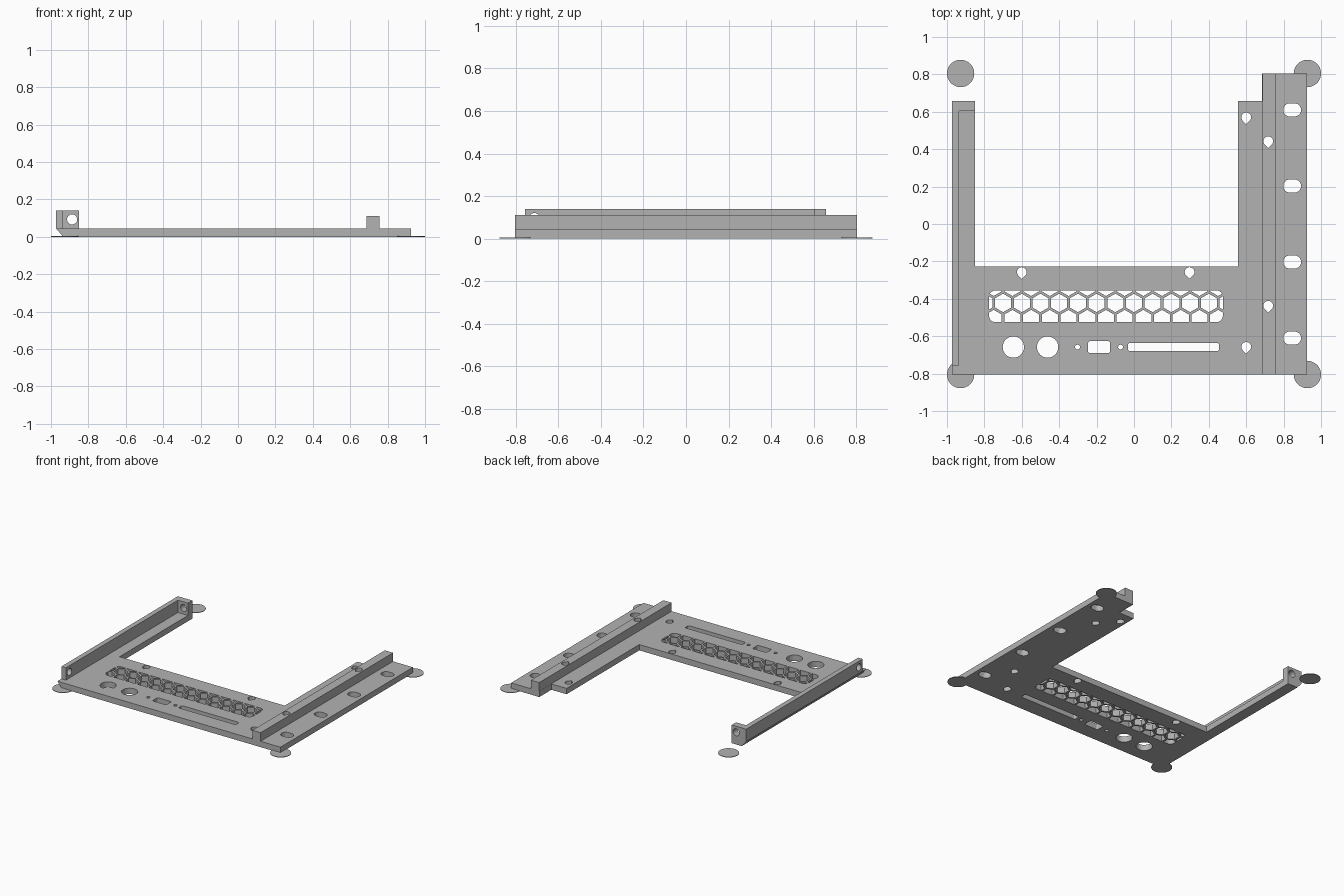
import bpy, bmesh, math
from mathutils import Vector, Matrix

if "Cube" in bpy.data.objects:
    bpy.data.objects.remove(bpy.data.objects["Cube"])

grey = bpy.data.materials.new("mid grey")
grey.use_nodes = True
grey.diffuse_color = (0.45, 0.45, 0.45, 1)
grey.node_tree.nodes["Principled BSDF"].inputs["Base Color"].default_value = grey.diffuse_color

FRONT, BACK, ARM_BACK = -0.805, 0.805, 0.658
LEFT, WALL_IN, ARM_IN = -0.973, -0.935, -0.85
BASE_TOP, WALL_TOP, RAIL_TOP = 0.045, 0.14, 0.111


# Helpers
def prisms(name, outlines, z0, z1, matrix=Matrix()):
    """One object holding an upright prism for every 2D outline."""
    bm = bmesh.new()
    for outline in outlines:
        face = bm.faces.new([bm.verts.new((x, y, z0)) for x, y in outline])
        top = bmesh.ops.extrude_face_region(bm, geom=[face])["geom"]
        moved = [v for v in top if isinstance(v, bmesh.types.BMVert)]
        bmesh.ops.translate(bm, verts=moved, vec=(0, 0, z1 - z0))
    bmesh.ops.recalc_face_normals(bm, faces=bm.faces)
    bm.transform(matrix)
    mesh = bpy.data.meshes.new(name)
    bm.to_mesh(mesh)
    bm.free()
    mesh.materials.append(grey)
    obj = bpy.data.objects.new(name, mesh)
    bpy.context.scene.collection.objects.link(obj)
    return obj


def rect(x0, x1, y0, y1):
    return [(x0, y0), (x1, y0), (x1, y1), (x0, y1)]


def circle(x, y, r, n=32, turn=0.0):
    return [(x + r * math.cos(turn + math.tau * i / n),
             y + r * math.sin(turn + math.tau * i / n)) for i in range(n)]


def round_rect(x0, x1, y0, y1, r, n=6):
    corners = [(x1 - r, y1 - r), (x0 + r, y1 - r), (x0 + r, y0 + r), (x1 - r, y0 + r)]
    return [(cx + r * math.cos((k + i / n) * math.pi / 2),
             cy + r * math.sin((k + i / n) * math.pi / 2))
            for k, (cx, cy) in enumerate(corners) for i in range(n + 1)]


def teardrop(x, y, r=0.026, n=18):
    """Round hole whose point faces the front."""
    arc = [math.radians(-45 + 270 * i / n) for i in range(n + 1)]
    return [(x + r * math.cos(a), y + r * math.sin(a)) for a in arc] + [(x, y - r * 1.41)]


def clip(poly, window):
    """Keep the part of a convex outline inside a convex window."""
    for a, b in zip(window, window[1:] + window[:1]):
        a, edge = Vector(a), Vector(b) - Vector(a)
        if edge.length < 1e-6:
            continue
        side = lambda p: edge.normalized().cross(Vector(p) - a)
        result = []
        for p, q in zip(poly, poly[1:] + poly[:1]):
            sp, sq = side(p), side(q)
            if sp >= 0:
                result.append(p)
            if sp * sq < 0:
                result.append(tuple(Vector(p).lerp(Vector(q), sp / (sp - sq))))
        poly = result
        if len(poly) < 3:
            return []
    return poly


def cut(obj, cutter):
    mod = obj.modifiers.new("holes", "BOOLEAN")
    mod.object, mod.operation, mod.solver = cutter, "DIFFERENCE", "EXACT"
    bpy.context.view_layer.update()
    evaluated = obj.evaluated_get(bpy.context.evaluated_depsgraph_get())
    mesh = bpy.data.meshes.new_from_object(evaluated)
    obj.modifiers.clear()
    obj.data = mesh
    bpy.data.objects.remove(cutter)


# Base plate with left arm and stepped right side, chamfered under its left edge
outline = [(LEFT, FRONT), (0.925, FRONT), (0.925, BACK), (0.685, BACK), (0.685, ARM_BACK),
           (0.556, ARM_BACK), (0.556, -0.226), (ARM_IN, -0.226), (ARM_IN, ARM_BACK),
           (LEFT, ARM_BACK)]
base = prisms("base_plate", [outline], 0, BASE_TOP)
for v in base.data.vertices:
    if v.co.x < LEFT + 0.001 and v.co.z < 0.001:
        v.co.x = WALL_IN

# Screw holes, shared by the plate and the rail
screws = [teardrop(x, y) for x, y in [(-0.6, -0.257), (0.297, -0.257), (0.6, 0.57), (0.6, -0.657)]]
rail_screws = [teardrop(0.718, y) for y in (0.442, -0.437)]

# Port openings along the front
row = -0.658
ports = [circle(x, row, 0.057) for x in (-0.645, -0.462)]
ports += [circle(x, row, 0.013, 16) for x in (-0.302, -0.072)]
ports += [round_rect(-0.246, -0.128, row - 0.032, row + 0.032, 0.012),
          round_rect(-0.032, 0.455, row - 0.022, row + 0.022, 0.012)]

# Mounting slots on the right flange
slots = [round_rect(0.798, 0.893, y - 0.035, y + 0.035, 0.0345)
         for y in (-0.61, -0.203, 0.203, 0.61)]

# Honeycomb vent clipped to a rounded window
window = round_rect(-0.775, 0.475, -0.525, -0.355, 0.035)
vent = []
for j in (-1, 0, 1):
    for i in range(-9, 7):
        hexagon = circle(i * 0.1 + 0.05 * abs(j), -0.422 + j * 0.0866, 0.0495, 6, math.pi / 6)
        cell = clip(hexagon, window)
        if cell:
            vent.append(cell)

cut(base, prisms("plate_cutter", screws + rail_screws + ports + slots + vent, -0.1, 0.2))

# Guide rail on the right
rail = prisms("guide_rail", [rect(0.686, 0.756, FRONT, BACK)], BASE_TOP, RAIL_TOP)
cut(rail, prisms("rail_cutter", rail_screws, -0.1, 0.2))

# Left wall with a cross hole near its front end
wall = prisms("left_wall", [rect(LEFT, WALL_IN, -0.757, ARM_BACK)], BASE_TOP, WALL_TOP)
cut(wall, prisms("wall_cutter", [circle(0, 0, 0.027)], -0.1, 0.1,
                 Matrix.Translation((-0.955, -0.713, 0.093)) @ Matrix.Rotation(math.pi / 2, 4, "Y")))

# Rear tab with a hole facing the front
tab = prisms("rear_tab", [rect(WALL_IN, ARM_IN, 0.605, ARM_BACK)], BASE_TOP, WALL_TOP)
cut(tab, prisms("tab_cutter", [circle(0, 0, 0.027)], -0.1, 0.1,
                Matrix.Translation((-0.887, 0.63, 0.093)) @ Matrix.Rotation(math.pi / 2, 4, "X")))

# Thin corner discs
for side, x in (("left", 0.927), ("right", -0.927)):
    for end, y in (("front", FRONT), ("back", BACK)):
        prisms(f"{end}_{side}_disc", [circle(x, y, 0.073, 48)], 0, 0.004)
